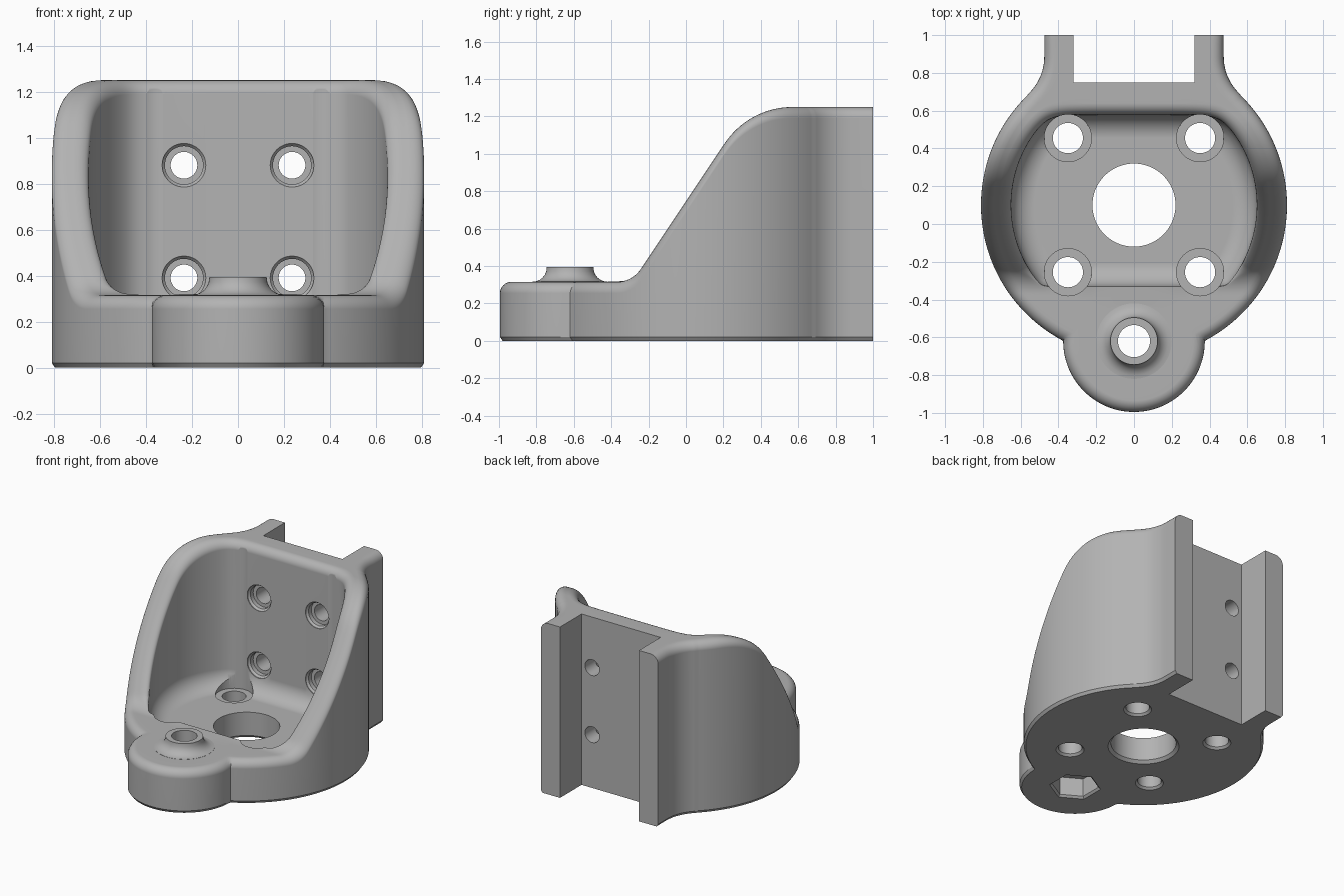
import bpy, bmesh, math
from math import sin, cos, pi, sqrt
from mathutils import Matrix, Vector

cube = bpy.data.objects.get("Cube")
if cube:
    bpy.data.objects.remove(cube, do_unlink=True)

grey = bpy.data.materials.new("light_grey")
grey.use_nodes = True
COL = (0.45, 0.45, 0.45, 1)
grey.diffuse_color = COL
grey.node_tree.nodes["Principled BSDF"].inputs["Base Color"].default_value = COL

CY = 0.1                        # centre of the round body
SHELF, TOP, FLOOR = 0.315, 1.25, 0.19
EDGE = 0.06                     # rim rounding
FIL = SHELF - FLOOR             # floor fillet
N = 360


def height(y):
    """Side profile: low shelf, straight ramp, flat top, with two tangent arcs."""
    a = math.atan(1.5)
    y0, y1 = -0.287, 0.337
    r0, r1 = 0.155, 0.435
    t0, t1 = r0 * math.tan(a / 2), r1 * math.tan(a / 2)
    if y < y0 - t0:
        return SHELF
    if y < y0 + t0 * cos(a):
        return SHELF + r0 - sqrt(r0 ** 2 - (y - y0 + t0) ** 2)
    if y < y1 - t1 * cos(a):
        return SHELF + 1.5 * (y - y0)
    if y < y1 + t1:
        return TOP - r1 + sqrt(r1 ** 2 - (y1 + t1 - y) ** 2)
    return TOP


def ray_circle(c, s, cx, cy, r, sign):
    """Distance along a ray to a circle, near (-1) or far (1) side."""
    b = c * cx + s * cy
    d = b * b - cx * cx - cy * cy + r * r
    return b + sign * sqrt(d) if d > 0 else 0


def outer(t, off):
    """Outline radius: round body, front lobe and flared back neck, inset by off."""
    c, s = abs(cos(t)), sin(t)
    r = 0.81 - off
    if s < 0:
        return max(r, ray_circle(c, s, 0, -0.72, 0.375 - off, 1))
    ang = math.atan2(s, c)
    flare, fx, fy = 0.271, 0.746, 0.786
    neck = 0.475 - off
    if ang > math.atan2(fy, neck):
        return min(neck / max(c, 1e-6), 1.05 / s)
    if ang > math.atan2(fy, fx):
        return ray_circle(c, s, fx, fy, flare + off, -1) or r
    return r


def inner(t, off):
    """Cavity radius: circle flattened at back and front, inset by off."""
    s = sin(t)
    p = 20 if s > 0 else 50
    flat = (0.48 if s > 0 else 0.43) - off
    return ((0.65 - off) ** -p + (abs(s) / flat) ** p) ** (-1 / p)


def rim(t):
    y = CY + inner(t, 0) * sin(t)
    return EDGE * min(1, (height(y) - SHELF) / 0.1)


def finish(bm, name):
    bmesh.ops.recalc_face_normals(bm, faces=bm.faces)
    me = bpy.data.meshes.new(name)
    bm.to_mesh(me)
    bm.free()
    me.materials.append(grey)
    ob = bpy.data.objects.new(name, me)
    bpy.context.collection.objects.link(ob)
    return ob


def skin(bm, rings):
    """Join successive rings with quads and cap both ends."""
    for a, b in zip(rings, rings[1:]):
        n = len(a)
        for i in range(n):
            j = (i + 1) % n
            bm.faces.new((a[i], a[j], b[j], b[i]))
    bm.faces.new(rings[0])
    bm.faces.new(rings[-1])


def lathe(name, profile, loc, sides=64, along_y=False):
    bm = bmesh.new()
    turn = pi / 2 if sides == 6 else 0
    rings = [[bm.verts.new((r * cos(2 * pi * i / sides + turn),
                            r * sin(2 * pi * i / sides + turn), z))
              for i in range(sides)] for r, z in profile]
    skin(bm, rings)
    rot = Matrix.Rotation(-pi / 2, 4, 'X') if along_y else Matrix()
    bm.transform(Matrix.Translation(loc) @ rot)
    return finish(bm, name)


def box(name, x, ya, yb, za, zb):
    bm = bmesh.new()
    bmesh.ops.create_cube(bm, size=1)
    bm.transform(Matrix.Translation((0, (ya + yb) / 2, (za + zb) / 2))
                 @ Matrix.Diagonal((2 * x, yb - ya, zb - za, 1)))
    return finish(bm, name)


def combine(target, other, op):
    mod = target.modifiers.new(op.lower(), 'BOOLEAN')
    mod.operation, mod.solver, mod.object = op, 'EXACT', other
    bpy.context.view_layer.objects.active = target
    bpy.ops.object.modifier_apply(modifier=mod.name)
    bpy.data.objects.remove(other, do_unlink=True)


# Bracket body: rings from the underside, up the outside, over the rim, into the cavity
bm = bmesh.new()
rings = []


def ring(radius, z):
    row = []
    for i in range(N):
        t = 2 * pi * (i + 0.5) / N
        r = radius(t)
        x, y = r * cos(t), CY + r * sin(t)
        row.append(bm.verts.new((x, y, z(t, y))))
    rings.append(row)


STEPS = 6
arc = [pi / 2 * k / STEPS for k in range(STEPS + 1)]
ring(lambda t: outer(t, 0.014), lambda t, y: 0)
ring(lambda t: outer(t, 0), lambda t, y: 0.02)
for a in arc:
    ring(lambda t: outer(t, EDGE * (1 - cos(a))),
         lambda t, y: height(y) - EDGE * (1 - sin(a)))
for k in range(1, 6):
    f = k / 6
    ring(lambda t: outer(t, EDGE) * (1 - f) + inner(t, -rim(t)) * f,
         lambda t, y: height(y))
for a in reversed(arc):
    ring(lambda t: inner(t, -rim(t) * (1 - cos(a))),
         lambda t, y: height(y) - rim(t) * (1 - sin(a)))
for a in arc:
    ring(lambda t: inner(t, FIL * (1 - cos(a))),
         lambda t, y: SHELF - FIL * sin(a))
skin(bm, rings)
bmesh.ops.remove_doubles(bm, verts=bm.verts, dist=0.0005)
body = finish(bm, "bracket_body")

# Raised collar on the front lobe, with a concave foot
foot = [(0.125 + 0.075 * (1 - cos(a)), 0.39 - 0.074 * sin(a)) for a in arc]
combine(body, lathe("front_collar", [(0.125, 0.395)] + foot + [(0.2, 0.28)],
                    (0, -0.62, 0)), 'UNION')

# Back channel between the two rails
combine(body, box("back_trim", 2, 1, 2, -1, 2), 'DIFFERENCE')
combine(body, box("rail_channel", 0.32, 0.75, 2, -1, 2), 'DIFFERENCE')

# Central opening
combine(body, lathe("centre_hole", [(0.25, -0.01), (0.22, 0.02), (0.22, 0.5)],
                    (0, CY, 0)), 'DIFFERENCE')

# Floor screw holes with counterbores
for x in (-0.35, 0.35):
    for y in (-0.255, 0.455):
        combine(body, lathe("floor_hole", [(0.105, -0.01), (0.08, 0.015), (0.08, 0.18),
                                           (0.125, 0.18), (0.125, 1.5)],
                            (x, y, 0)), 'DIFFERENCE')

# Back wall screw holes with shallow counterbores
for x in (-0.235, 0.235):
    for z in (0.39, 0.88):
        combine(body, lathe("wall_hole", [(0.095, -0.1), (0.095, 0.004), (0.083, 0.018),
                                          (0.083, 0.05), (0.058, 0.05), (0.058, 0.3)],
                            (x, 0.58, z), 48, True), 'DIFFERENCE')

# Front bolt hole and hexagonal nut pocket underneath
combine(body, lathe("bolt_hole", [(0.085, 0.05), (0.085, 0.6)], (0, -0.62, 0)), 'DIFFERENCE')
combine(body, lathe("nut_pocket", [(0.185, -0.01), (0.16, 0.015), (0.16, 0.15)],
                    (0, -0.62, 0), 6), 'DIFFERENCE')

# Smooth curved surfaces, crisp edges
bpy.ops.object.select_all(action='DESELECT')
body.select_set(True)
bpy.context.view_layer.objects.active = body
bpy.ops.object.shade_smooth_by_angle(angle=math.radians(30))
weighted = body.modifiers.new("weighted_normals", 'WEIGHTED_NORMAL')
weighted.keep_sharp = True
